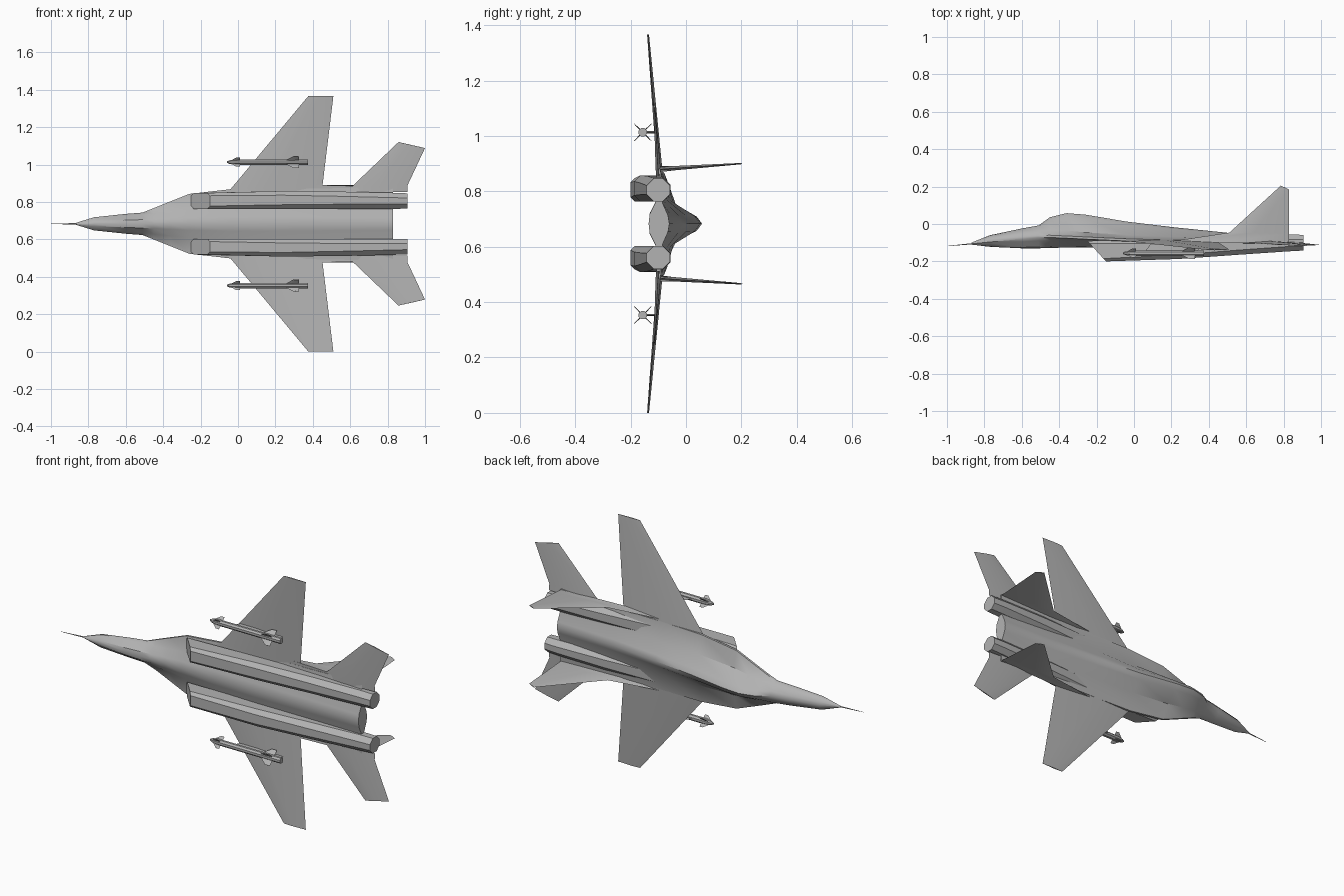
import bpy
import bmesh
from math import sin, cos, pi, radians
from mathutils import Vector

# Axes: x runs nose to tail, y is the aircraft's own up, z is its span
SPAN_CENTRE = 0.683

default_cube = bpy.data.objects.get("Cube")
if default_cube:
    bpy.data.objects.remove(default_cube, do_unlink=True)

# Single airframe colour
grey = bpy.data.materials.new("airframe_grey")
grey.use_nodes = True
grey_value = (0.45, 0.45, 0.45, 1)
grey.diffuse_color = grey_value
grey.node_tree.nodes["Principled BSDF"].inputs["Base Color"].default_value = grey_value


def finish(name, bm, mirrored, angle):
    """Turn a bmesh into a shaded object on the span centre line."""
    bmesh.ops.recalc_face_normals(bm, faces=bm.faces)
    mesh = bpy.data.meshes.new(name)
    bm.to_mesh(mesh)
    bm.free()
    mesh.materials.append(grey)
    obj = bpy.data.objects.new(name, mesh)
    obj.location.z = SPAN_CENTRE
    bpy.context.collection.objects.link(obj)
    bpy.ops.object.select_all(action="DESELECT")
    obj.select_set(True)
    bpy.context.view_layer.objects.active = obj
    bpy.ops.object.shade_smooth_by_angle(angle=radians(angle))
    if mirrored:
        mirror = obj.modifiers.new("other_side", "MIRROR")
        mirror.use_axis = (False, False, True)
        mirror.use_mirror_merge = False
    return obj


def add_loft(bm, rings):
    """Skin closed rings of equal length and cap both ends."""
    loops = [[bm.verts.new(point) for point in ring] for ring in rings]
    count = len(loops[0])
    for near, far in zip(loops, loops[1:]):
        for i in range(count):
            j = (i + 1) % count
            bm.faces.new((near[i], near[j], far[j], far[i]))
    bm.faces.new(loops[0])
    bm.faces.new(loops[-1])


def loft(name, rings, mirrored=False, angle=30):
    bm = bmesh.new()
    add_loft(bm, rings)
    return finish(name, bm, mirrored, angle)


def blade_rings(sections, normal):
    """Diamond sections from (leading point, trailing point, thickness)."""
    normal = Vector(normal).normalized()
    rings = []
    for lead, trail, thickness in sections:
        lead, trail = Vector(lead), Vector(trail)
        crest = lead.lerp(trail, 0.4)
        offset = normal * thickness / 2
        rings.append([lead, crest + offset, trail, crest - offset])
    return rings


def circle(x, y, z, radius, sides=8):
    turn = 2 * pi / sides
    return [(x, y + radius * cos((i + .5) * turn), z + radius * sin((i + .5) * turn))
            for i in range(sides)]


# Blended fuselage: x, top, ridge width, shoulder width, shoulder y,
# edge width, edge y, bottom
stations = [
    (-.87, -.1, .002, .003, -.102, .004, -.105, -.11),
    (-.77, -.06, .015, .03, -.075, .035, -.09, -.122),
    (-.6, -.024, .02, .043, -.05, .053, -.075, -.13),
    (-.51, -.008, .025, .05, -.04, .06, -.067, -.13),
    (-.45, .036, .022, .055, -.035, .084, -.066, -.128),
    (-.36, .058, .025, .065, -.035, .12, -.07, -.126),
    (-.26, .05, .028, .075, -.045, .16, -.075, -.125),
    (-.04, .013, .03, .085, -.058, .185, -.085, -.13),
    (.2, -.016, .03, .085, -.068, .188, -.092, -.135),
    (.5, -.047, .03, .08, -.078, .19, -.095, -.135),
    (.83, -.06, .03, .075, -.085, .2, -.098, -.135),
]


def fuselage_ring(x, top, ridge, shoulder, shoulder_y, edge, edge_y, bottom):
    skin = min(.006, edge / 4)
    depth = edge_y - bottom
    half = [
        (0, top),
        (ridge, top - .2 * (top - shoulder_y)),
        (shoulder, shoulder_y),
        (edge, edge_y + skin),
        (edge, edge_y - skin),
        (shoulder, edge_y - .35 * depth),
        (shoulder * .45, bottom + .1 * depth),
        (0, bottom),
    ]
    other = [(-w, y) for w, y in half[-2:0:-1]]
    return [(x, y, w) for w, y in half + other]


loft("fuselage", [fuselage_ring(*s) for s in stations], angle=35)

# Nose probe
loft("nose_probe", [circle(-1, -.118, 0, .001, 6), circle(-.86, -.105, 0, .004, 6)])


# Engine nacelles: raked intakes that narrow into round nozzles
def nacelle_ring(x_top, x_bottom, inner, outer, bottom, top, cut):
    outline = [
        (inner + cut, top), (outer - cut, top),
        (outer, top - cut), (outer, bottom + cut),
        (outer - cut, bottom), (inner + cut, bottom),
        (inner, bottom + cut), (inner, top - cut),
    ]
    rake = (x_bottom - x_top) / (top - bottom)
    return [(x_top + rake * (top - y), y, w) for w, y in outline]


nacelle_stations = [
    (-.25, -.15, .08, .165, -.2, -.09, .015),
    (.24, .24, .08, .175, -.187, -.082, .022),
    (.55, .55, .08, .172, -.165, -.064, .025),
    (.83, .83, .08, .166, -.146, -.056, .026),
    (.905, .905, .081, .163, -.142, -.058, .025),
]
loft("engine_nacelle", [nacelle_ring(*s) for s in nacelle_stations], True, 20)

# Main wings with slight droop
loft("wing", blade_rings([
    ((-.1, -.09, .15), (.45, -.095, .15), .022),
    ((-.04, -.092, .185), (.45, -.098, .19), .02),
    ((.376, -.137, .683), (.51, -.137, .683), .007),
], (0, 1, .08)), True)

# Tailplanes
loft("tailplane", blade_rings([
    ((.58, -.098, .17), (.906, -.1, .17), .018),
    ((.61, -.1, .2), (.906, -.102, .205), .018),
    ((.858, -.115, .437), (1, -.112, .405), .006),
], (0, 1, .08)), True)


# Twin fins with long forward strakes, leaning outward
def fin_point(x, y):
    return (x, y, .197 + .068 * (y + .095))


loft("tail_fin", blade_rings([
    (fin_point(.15, -.1), fin_point(.828, -.1), .022),
    (fin_point(.51, -.046), fin_point(.828, -.05), .016),
    (fin_point(.785, .205), fin_point(.828, .185), .005),
], (0, -.068, 1)), True)

# Missiles under the wings, each with two sets of diagonal fins
MISSILE_Y, MISSILE_Z = -.156, .33
missile_profile = [(-.06, .004), (-.045, .011), (-.015, .016), (.375, .016)]
loft("missile_body", [circle(x, MISSILE_Y, MISSILE_Z, r) for x, r in missile_profile], True)


def missile_fins(name, front, back, sweep, reach):
    bm = bmesh.new()
    for quarter in range(4):
        angle = pi / 4 + quarter * pi / 2
        up, out = cos(angle), sin(angle)

        def at(x, r):
            return (x, MISSILE_Y + up * r, MISSILE_Z + out * r)

        add_loft(bm, blade_rings([
            (at(front, .01), at(back, .01), .004),
            (at(front + sweep, reach), at(back, reach), .002),
        ], (0, -out, up)))
    finish(name, bm, True, 30)


missile_fins("missile_front_fins", -.04, .01, .03, .034)
missile_fins("missile_rear_fins", .25, .325, .045, .044)

# Pylons joining missiles to wings
loft("missile_pylon", blade_rings([
    ((.06, -.145, MISSILE_Z), (.34, -.145, MISSILE_Z), .008),
    ((.09, -.105, MISSILE_Z), (.36, -.105, MISSILE_Z), .008),
], (0, 0, 1)), True)
